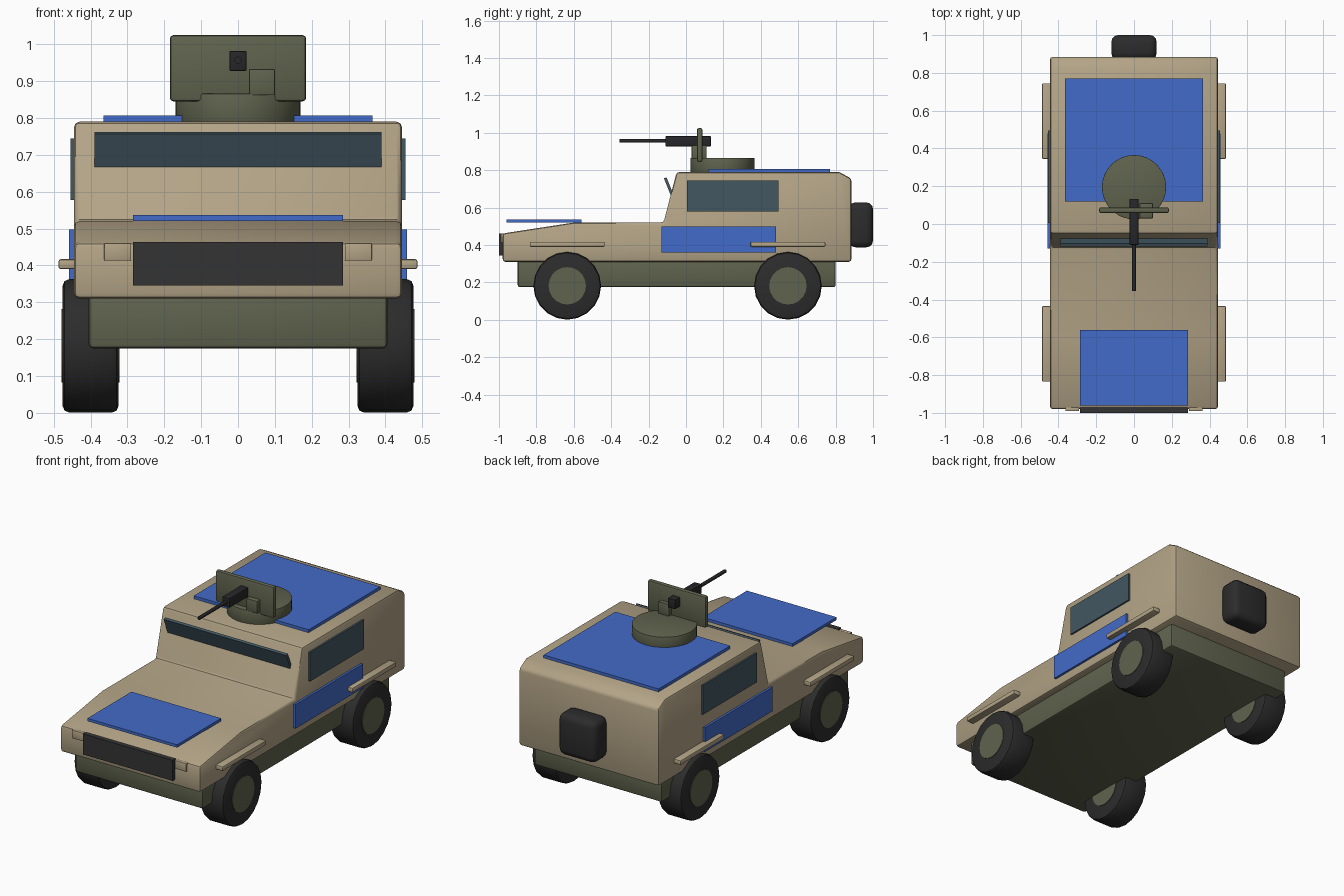
import bpy, bmesh, math
from mathutils import Matrix, Vector

old = bpy.data.objects.get("Cube")
if old:
    bpy.data.objects.remove(old, do_unlink=True)


def material(name, rgb):
    m = bpy.data.materials.new(name)
    m.use_nodes = True
    m.diffuse_color = (*rgb, 1)
    m.node_tree.nodes["Principled BSDF"].inputs["Base Color"].default_value = (*rgb, 1)
    return m


SAND = material("sand", (0.45, 0.37, 0.24))
OLIVE = material("olive", (0.115, 0.125, 0.075))
BLUE = material("blue", (0.055, 0.145, 0.58))
GLASS = material("dark_glass", (0.055, 0.095, 0.12))
RUBBER = material("rubber", (0.025, 0.025, 0.025))
GRILLE = material("grille_grey", (0.034, 0.034, 0.034))
METAL = material("gun_metal", (0.02, 0.02, 0.022))


def finish(name, bm, mat, bevel=0.0, segments=2):
    """Bevel the sharp edges and turn the bmesh into a shaded object."""
    bmesh.ops.recalc_face_normals(bm, faces=bm.faces)
    if bevel:
        sharp = [e for e in bm.edges if e.calc_face_angle(0) > 0.6]
        bmesh.ops.bevel(bm, geom=sharp, offset=bevel, segments=segments,
                        profile=0.5, affect='EDGES', clamp_overlap=True)
    mesh = bpy.data.meshes.new(name)
    bm.to_mesh(mesh)
    bm.free()
    mesh.materials.append(mat)
    ob = bpy.data.objects.new(name, mesh)
    bpy.context.collection.objects.link(ob)
    bpy.ops.object.select_all(action='DESELECT')
    ob.select_set(True)
    bpy.context.view_layer.objects.active = ob
    bpy.ops.object.shade_smooth_by_angle(angle=math.radians(35))
    return ob


def box(name, x, y, z, mat, bevel=0.0, segments=2, tilt=0.0):
    """Box from its (min, max) range on each axis, tilted about x."""
    bm = bmesh.new()
    size = Vector((x[1] - x[0], y[1] - y[0], z[1] - z[0]))
    centre = Vector((sum(x), sum(y), sum(z))) / 2
    bmesh.ops.create_cube(bm, size=1, matrix=Matrix.Diagonal((*size, 1)))
    ob = finish(name, bm, mat, bevel, segments)
    ob.location = centre
    ob.rotation_euler.x = tilt
    return ob


def cylinder(name, centre, radius, depth, axis, mat, sides, bevel=0.0):
    bm = bmesh.new()
    turn = Vector((0, 0, 1)).rotation_difference(Vector(axis)).to_matrix().to_4x4()
    bmesh.ops.create_cone(bm, cap_ends=True, segments=sides, radius1=radius,
                          radius2=radius, depth=depth, matrix=turn)
    ob = finish(name, bm, mat, bevel)
    ob.location = centre
    return ob


# Body shell: side profile extruded across the width
profile = [(-0.98, 0.31), (-0.98, 0.462), (-0.6, 0.52), (-0.12, 0.52),
           (-0.05, 0.79), (0.82, 0.79), (0.885, 0.755), (0.885, 0.31)]
bm = bmesh.new()
side = bm.faces.new([bm.verts.new((-0.445, y, z)) for y, z in profile])
ext = bmesh.ops.extrude_face_region(bm, geom=[side])
bmesh.ops.translate(bm, vec=(0.89, 0, 0),
                    verts=[v for v in ext["geom"] if isinstance(v, bmesh.types.BMVert)])
bm.faces.ensure_lookup_table()
finish("body", bm, SAND, 0.015)

# Chassis and front details
box("chassis", (-0.405, 0.405), (-0.9, 0.8), (0.175, 0.33), OLIVE, 0.012)
box("grille", (-0.285, 0.285), (-1.0, -0.97), (0.345, 0.463), GRILLE)
box("windshield", (-0.39, 0.39), (-0.1, -0.085), (0.663, 0.763), GLASS,
    tilt=math.radians(22))

# Coloured panels on the hood and roof
box("hood_panel", (-0.285, 0.285), (-0.96, -0.56), (0.521, 0.537), BLUE)
box("roof_panel", (-0.365, 0.365), (0.12, 0.77), (0.788, 0.807), BLUE)

# Parts repeated on both sides
for s, label in ((1, "left"), (-1, "right")):
    def span(a, b):
        return tuple(sorted((s * a, s * b)))

    box(f"{label}_headlight", span(0.29, 0.363), (-0.99, -0.97), (0.413, 0.461), SAND, 0.003)
    box(f"{label}_window", span(0.44, 0.455), (0.005, 0.495), (0.578, 0.745), GLASS)
    box(f"{label}_door_panel", span(0.44, 0.458), (-0.13, 0.48), (0.36, 0.498), BLUE)
    for y, end in ((-0.635, "front"), (0.545, "rear")):
        box(f"{label}_{end}_fender", span(0.43, 0.487), (y - 0.2, y + 0.2),
            (0.39, 0.417), SAND, 0.006)
        cylinder(f"{label}_{end}_tyre", (s * 0.4, y, 0.182), 0.181, 0.152,
                 (1, 0, 0), RUBBER, 20, 0.018)
        cylinder(f"{label}_{end}_hub", (s * 0.4, y, 0.182), 0.1, 0.158,
                 (1, 0, 0), OLIVE, 20)

# Spare wheel cover
box("spare_wheel", (-0.12, 0.12), (0.87, 1.0), (0.388, 0.628), RUBBER, 0.036, 3)

# Turret
cylinder("turret_ring", (0, 0.195, 0.826), 0.17, 0.08, (0, 0, 1), OLIVE, 32, 0.002)
box("gun_shield", (-0.185, 0.185), (0.058, 0.088), (0.845, 1.025), OLIVE, 0.01)
box("gun_mount", (0.03, 0.1), (0.03, 0.11), (0.862, 0.933), OLIVE, 0.003)
box("gun_body", (-0.023, 0.023), (-0.11, 0.133), (0.928, 0.982), METAL, 0.003)
cylinder("gun_barrel", (0, -0.225, 0.957), 0.01, 0.26, (0, 1, 0), METAL, 12)
